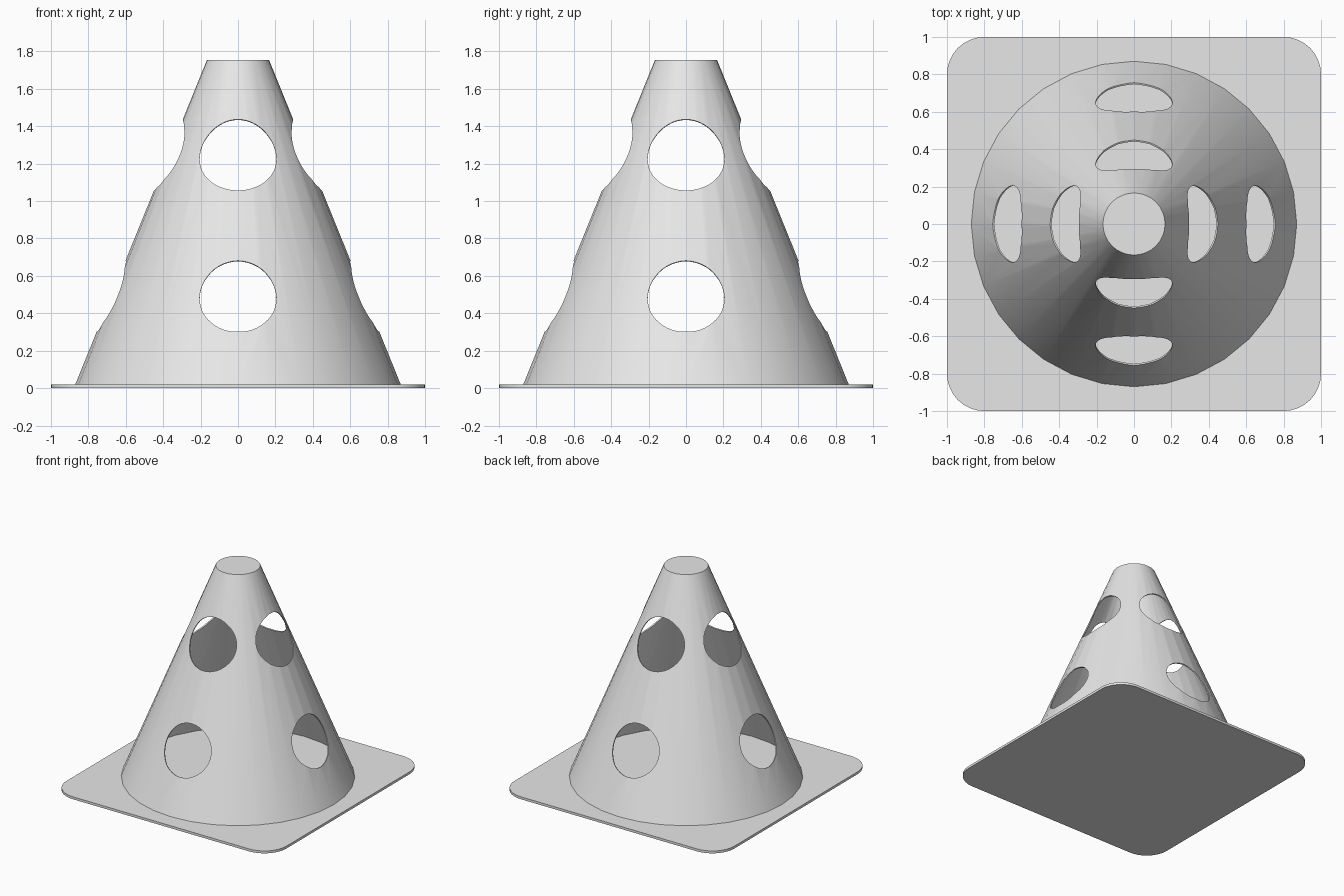
import bpy, bmesh, math
from mathutils import Vector

if "Cube" in bpy.data.objects:
    bpy.data.objects.remove(bpy.data.objects["Cube"])

grey = bpy.data.materials.new("light_grey_plastic")
grey.diffuse_color = (0.8, 0.8, 0.8, 1)
grey.use_nodes = True
grey.node_tree.nodes["Principled BSDF"].inputs["Base Color"].default_value = grey.diffuse_color

BASE_H, TOP_Z = 0.02, 1.755
R0, R1 = 0.87, 0.166
WALL = 0.009
SEGS = 32
slope = math.atan2(R0 - R1, TOP_Z - BASE_H)


def add_object(name, bm, smooth=True):
    bmesh.ops.recalc_face_normals(bm, faces=bm.faces)
    mesh = bpy.data.meshes.new(name)
    bm.to_mesh(mesh)
    bm.free()
    mesh.materials.append(grey)
    ob = bpy.data.objects.new(name, mesh)
    bpy.context.collection.objects.link(ob)
    return ob


def activate(ob):
    bpy.ops.object.select_all(action='DESELECT')
    ob.select_set(True)
    bpy.context.view_layer.objects.active = ob


# Base plate: square with rounded corners
bm = bmesh.new()
corner, steps = 0.2, 8
outline = []
for q, (sx, sy) in enumerate([(1, 1), (-1, 1), (-1, -1), (1, -1)]):
    for i in range(steps + 1):
        a = math.pi / 2 * (q + i / steps)
        outline.append(bm.verts.new((sx * (1 - corner) + corner * math.cos(a),
                                     sy * (1 - corner) + corner * math.sin(a), 0)))
face = bm.faces.new(outline)
ext = bmesh.ops.extrude_face_region(bm, geom=[face])
top = [v for v in ext["geom"] if isinstance(v, bmesh.types.BMVert)]
bmesh.ops.translate(bm, verts=top, vec=(0, 0, BASE_H))
base = add_object("base_plate", bm)

# Cone shell: closed thin wall with a capped top
bm = bmesh.new()
t = WALL / math.cos(slope)
inner_top = TOP_Z - WALL
inner_r1 = R1 - t + WALL * math.tan(slope)
profile = [(R1, TOP_Z), (R0, BASE_H), (R0 - t, BASE_H), (inner_r1, inner_top)]
rings = []
for r, z in profile:
    rings.append([bm.verts.new((r * math.cos(2 * math.pi * i / SEGS),
                                r * math.sin(2 * math.pi * i / SEGS), z))
                  for i in range(SEGS)])
for a, b in zip(rings, rings[1:]):
    for i in range(SEGS):
        j = (i + 1) % SEGS
        bm.faces.new((a[i], a[j], b[j], b[i]))
bm.faces.new(rings[0])
bm.faces.new(rings[-1])
cone = add_object("cone_shell", bm)

# Round holes: two rows of four, each drilled square to the sloping wall
cutters = []
for z in (0.4915, 1.2475):
    r = R0 - (z - BASE_H) * math.tan(slope)
    for k in range(4):
        a = k * math.pi / 2
        n = Vector((math.cos(a) * math.cos(slope),
                    math.sin(a) * math.cos(slope), math.sin(slope)))
        centre = Vector((r * math.cos(a), r * math.sin(a), z))
        bm = bmesh.new()
        bmesh.ops.create_cone(bm, cap_ends=True, segments=48,
                              radius1=0.205, radius2=0.205, depth=0.4)
        bm.transform(n.to_track_quat('Z', 'Y').to_matrix().to_4x4())
        bmesh.ops.translate(bm, verts=bm.verts, vec=centre)
        cutter = add_object("hole_cutter", bm)
        cutter.hide_render = True
        mod = cone.modifiers.new("hole", 'BOOLEAN')
        mod.operation, mod.solver, mod.object = 'DIFFERENCE', 'EXACT', cutter
        cutters.append(cutter)

activate(cone)
for mod in list(cone.modifiers):
    bpy.ops.object.modifier_apply(modifier=mod.name)
for c in cutters:
    bpy.data.objects.remove(c)

# Smooth curved walls, sharp rims
for ob in (base, cone):
    activate(ob)
    bpy.ops.object.shade_smooth_by_angle(angle=math.radians(30))
